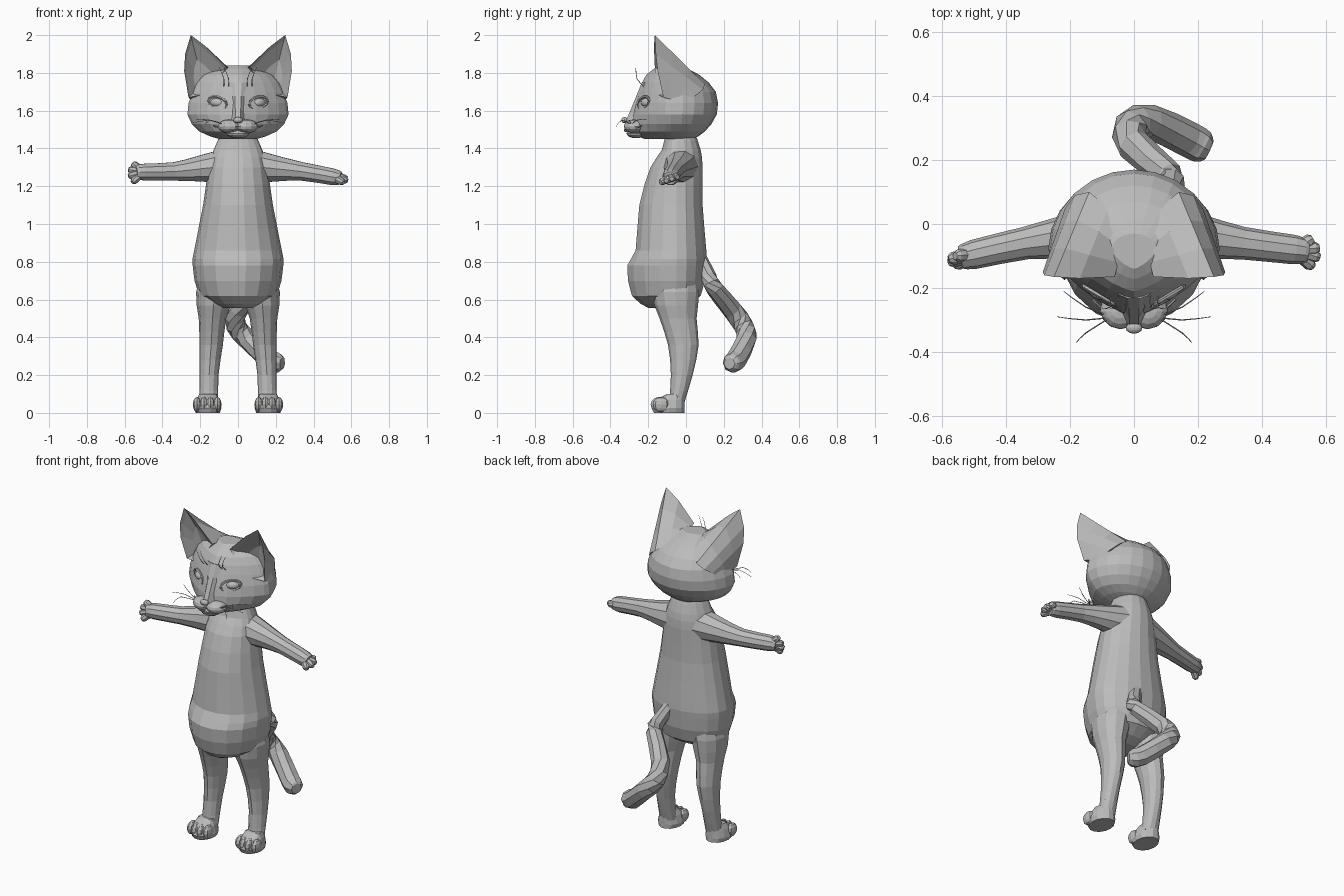
import bpy, bmesh, math
from mathutils import Vector, Matrix

cube = bpy.data.objects.get("Cube")
if cube:
    bpy.data.objects.remove(cube)

grey = bpy.data.materials.new("plain_grey")
grey.use_nodes = True
colour = (0.5, 0.5, 0.5, 1)
grey.diffuse_color = colour
grey.node_tree.nodes["Principled BSDF"].inputs["Base Color"].default_value = colour


def finish(name, bm, smooth=False):
    bmesh.ops.recalc_face_normals(bm, faces=bm.faces)
    mesh = bpy.data.meshes.new(name)
    bm.to_mesh(mesh)
    bm.free()
    mesh.materials.append(grey)
    for polygon in mesh.polygons:
        polygon.use_smooth = smooth
    part = bpy.data.objects.new(name, mesh)
    bpy.context.collection.objects.link(part)


def flow(rows, steps=2):
    """Resample rows of values along a smooth spline through them."""
    rows = [Vector(row) for row in rows]
    result = []
    for i in range(len(rows) - 1):
        start, end = rows[i], rows[i + 1]
        before, after = rows[max(i - 1, 0)], rows[min(i + 2, len(rows) - 1)]
        leave, arrive = (end - before) / 2, (after - start) / 2
        for k in range(steps):
            t = k / steps
            ease = t * t * (3 - 2 * t)
            result.append(start.lerp(end, ease) + leave * t * (1 - t) ** 2
                          - arrive * t * t * (1 - t))
    return result + [rows[-1]]


def skin(name, rings):
    """Bridge equal rings of points and cap both ends."""
    bm = bmesh.new()
    loops = [[bm.verts.new(point) for point in ring] for ring in rings]
    for lower, upper in zip(loops, loops[1:]):
        for i in range(len(lower)):
            bm.faces.new((lower[i - 1], lower[i], upper[i], upper[i - 1]))
    bm.faces.new(loops[0])
    bm.faces.new(loops[-1])
    finish(name, bm)


def egg(height, centre, width, middle, front, back, sides, sharp=1.0):
    """Level ring with separate front and back depth and a sharpened front."""
    ring = []
    for i in range(sides):
        angle = math.tau * i / sides
        c, s = math.cos(angle), math.sin(angle)
        power = sharp if s < 0 else 1
        depth = (back - middle) if s > 0 else (front - middle)
        x = math.copysign(abs(c) ** power, c) * width
        ring.append(Vector((centre + x, middle + abs(s) ** power * depth, height)))
    return ring


def tube(name, path, sides=8):
    """Round tube along rows of position and radius."""
    points = [Vector(row[:3]) for row in path]
    rings = []
    for i, (point, row) in enumerate(zip(points, path)):
        ahead, behind = points[min(i + 1, len(points) - 1)], points[max(i - 1, 0)]
        along = (ahead - behind).normalized()
        across = along.cross((0, 0, 1) if abs(along.z) < 0.9 else (0, 1, 0)).normalized()
        up = across.cross(along)
        angles = [math.tau * k / sides for k in range(sides)]
        rings.append([point + row[3] * (math.cos(a) * across + math.sin(a) * up)
                      for a in angles])
    skin(name, rings)


def blob(name, location, size, turn=0.0, segments=12, smooth=False):
    bm = bmesh.new()
    bmesh.ops.create_uvsphere(bm, u_segments=segments, v_segments=segments // 2 + 2, radius=1)
    placement = (Matrix.Translation(location) @ Matrix.Rotation(turn, 4, 'Z')
                 @ Matrix.Diagonal((*size, 1)))
    bmesh.ops.transform(bm, matrix=placement, verts=bm.verts)
    finish(name, bm, smooth)


# torso with rounded belly: height, half width, front, back
torso = [(.555, .09, -.2, -.04), (.62, .205, -.29, .08), (.78, .24, -.315, .11),
         (.86, .232, -.27, .11), (1.1, .185, -.25, .09), (1.3, .156, -.19, .09),
         (1.39, .13, -.13, .08), (1.48, .09, -.11, .05)]
skin("torso", [egg(height, 0, width, -.05, front, back, 18)
               for height, width, front, back in flow(torso)])

# head with pointed face
head = [(1.45, .1, -.22, .04), (1.49, .205, -.285, .1), (1.58, .268, -.285, .163),
        (1.7, .24, -.25, .158), (1.79, .18, -.21, .07), (1.838, .07, -.14, -.03)]
skin("head", [egg(height, 0, width, -.08, front, back, 24, 1.45)
              for height, width, front, back in flow(head)])

# nose bridge, nose, chin
bridge = [(1.54, .05, -.328), (1.6, .046, -.3), (1.75, .06, -.235)]
skin("nose_bridge", [egg(height, 0, width, -.2, front, -.16, 10)
                     for height, width, front in flow(bridge)])
blob("nose", (0, -.325, 1.55), (.026, .018, .016))
blob("chin", (0, -.265, 1.48), (.06, .05, .026))

for s, side in ((1, "left"), (-1, "right")):
    # muzzle pad, eye with lids, mouth line
    blob(side + "_muzzle", (s * .048, -.275, 1.517), (.06, .052, .036), s * .5)
    blob(side + "_eye", (s * .108, -.203, 1.642), (.042, .032, .026), s * .6, 16, True)
    lid = []
    for k in range(13):
        c, r = math.cos(math.tau * k / 12) * .049, math.sin(math.tau * k / 12) * .032
        lid.append((s * (.108 + c), -.224 + .6 * c, 1.642 + r + .2 * c, .007))
    tube(side + "_eyelid", lid, 5)
    mouth = [(0, -.325, 1.5, .004), (s * .04, -.316, 1.49, .004), (s * .13, -.235, 1.52, .004)]
    tube(side + "_mouth", flow(mouth), 5)

    # whiskers and brow hairs
    for k in (-1, 0, 1):
        tip = (s * (.24 + .02 * k - .04 * k * k), -.29 + .08 * k, 1.535 + .02 * k, .001)
        tube(side + "_whisker", flow([(s * .07, -.29, 1.525, .002),
                                      (s * .15, -.3 + .04 * k, 1.55, .002), tip]), 4)
    for x in (.05, .075):
        hair = [(s * x, -.225, 1.73, .002), (s * x, -.26, 1.77, .002),
                (s * (x + .025), -.265, 1.83, .001)]
        tube(side + "_brow_hair", flow(hair), 4)

    # ear: hollow front, broad back flaring into the skull
    rim = [(.06, -.165, 1.83), (.17, -.17, 1.94), (.25, -.165, 2), (.28, -.16, 1.9),
           (.285, -.15, 1.81), (.262, -.12, 1.67), (.16, -.16, 1.69)]
    skull = [(.03, -.03, 1.82), (.08, .05, 1.79), (.14, .1, 1.74), (.185, .09, 1.71),
             (.215, .05, 1.68), (.235, 0, 1.64), (.15, -.06, 1.67)]
    rim, skull = [[Vector((s * x, y, z)) for x, y, z in ring] for ring in (rim, skull)]
    pit = Vector((s * .185, -.07, 1.74))
    shell = [[p.lerp(q, t / 3) for p, q in zip(rim, skull)] for t in (3, 2, 1, 0)]
    hollow = [[p.lerp(pit, t) + Vector((0, t * (1 - t) * .08, 0)) for p in rim]
              for t in (.1, .5, .95)]
    skin(side + "_ear", shell + hollow)

    # leg: height, centre, half width, front, back
    leg = [(.05, .155, .05, -.09, -.01), (.2, .153, .05, -.08, .035),
           (.36, .142, .062, -.095, .067), (.5, .135, .073, -.14, .056),
           (.64, .122, .1, -.18, .07), (.82, .1, .07, -.12, .05)]
    skin(side + "_leg", [egg(height, s * centre, width, (front + back) / 2, front, back, 12)
                         for height, centre, width, front, back in flow(leg)])

    # foot with toes
    foot = [(0, .064, -.172), (.025, .072, -.184), (.07, .06, -.165), (.1, .045, -.1)]
    skin(side + "_foot", [egg(height, s * .16, width, -.09, front, -.005, 14)
                          for height, width, front in foot])
    for offset in (-1.5, -.5, .5, 1.5):
        place = (s * (.163 + offset * .036), -.145 + .006 * offset * offset, .044)
        blob(side + "_toe", place, (.022, .044, .04), segments=8)

# arms and fanned fingers, each hand in its own pose
wrists = {"left": Vector((.5, -.08, 1.25)), "right": Vector((-.5, -.095, 1.275))}
reaches = {"left": Vector((.082, -.01, -.016)), "right": Vector((-.082, -.02, -.004))}
fans = {"left": Vector((0, .03, .01)), "right": Vector((0, .01, .034))}
for side, wrist in wrists.items():
    s = math.copysign(1, wrist.x)
    arm = [(s * .08, -.03, 1.305, .095), (s * .2, -.04, 1.293, .072),
           (s * .34, -.06, 1.278, .051), (*wrist, .046), (*(wrist + reaches[side] / 2), .036)]
    tube(side + "_arm", flow(arm), 10)
    for offset in (-1.5, -.5, .5, 1.5):
        inset = Vector((s * -.01 * offset * offset, 0, 0))
        tip = wrist + reaches[side] + fans[side] * offset + inset
        tube(side + "_finger", [(*wrist, .018), (*wrist.lerp(tip, .5), .021),
                                (*wrist.lerp(tip, .85), .02), (*tip, .012)])

# curled tail, kinked sideways below its root
tail = [(.02, .05, .87, .035), (.1, .12, .72, .042), (.11, .15, .66, .046),
        (0, .245, .545, .053), (-.01, .305, .46, .054), (.05, .32, .39, .054),
        (.17, .265, .28, .056), (.215, .24, .265, .052), (.235, .23, .262, .032)]
tube("tail", flow(tail))
